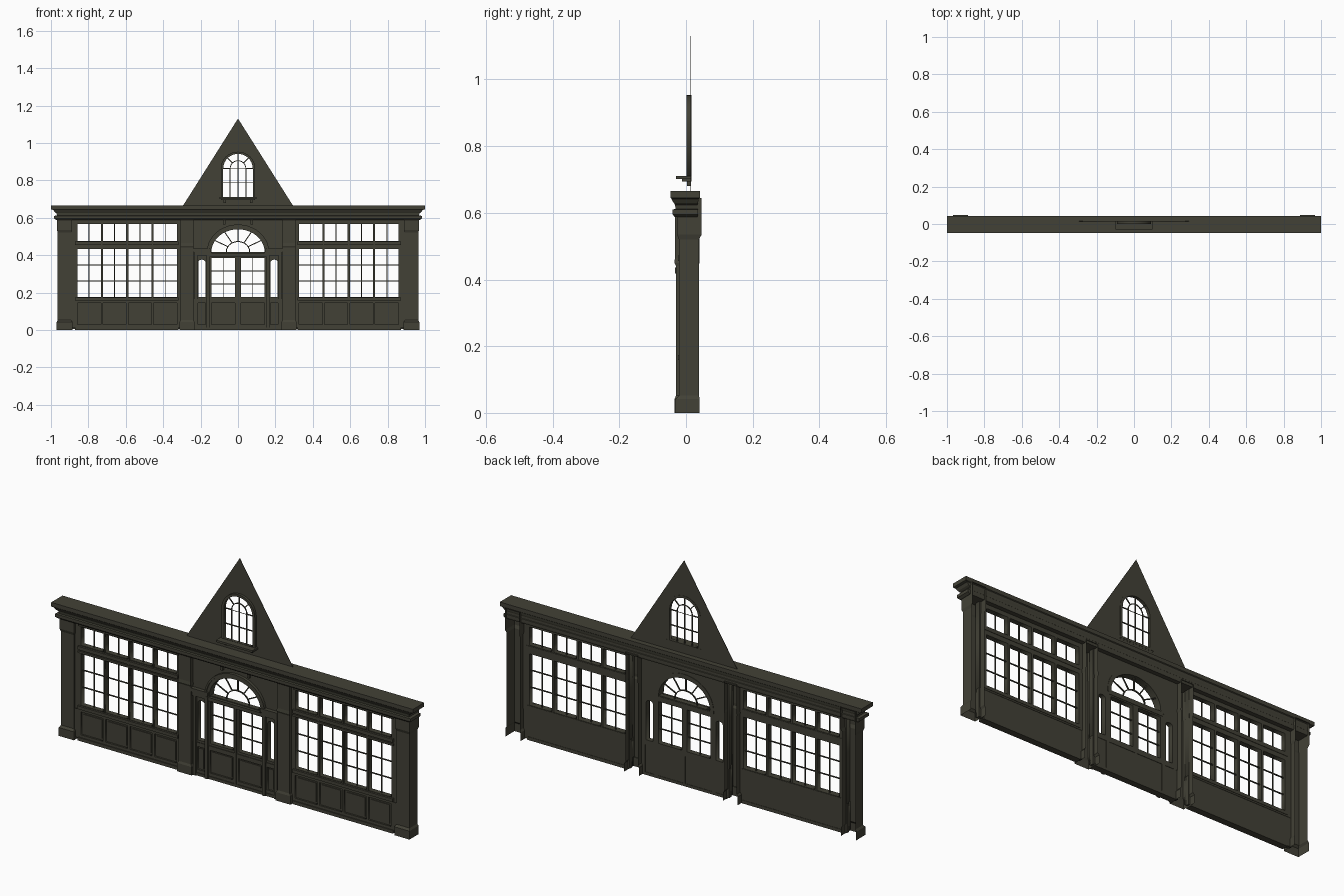
import bpy, bmesh
from math import pi, sin, cos
from mathutils import Matrix, Vector

cube = bpy.data.objects.get("Cube")
if cube:
    bpy.data.objects.remove(cube)

paint = bpy.data.materials.new("dark_olive_paint")
paint.use_nodes = True
olive = (0.055, 0.053, 0.037, 1)
paint.diffuse_color = olive
paint.node_tree.nodes["Principled BSDF"].inputs["Base Color"].default_value = olive


def add(name, mesh):
    obj = bpy.data.objects.new(name, mesh)
    bpy.context.collection.objects.link(obj)
    mesh.materials.clear()
    mesh.materials.append(paint)
    return obj


def from_bmesh(name, bm):
    bmesh.ops.recalc_face_normals(bm, faces=bm.faces)
    mesh = bpy.data.meshes.new(name)
    bm.to_mesh(mesh)
    bm.free()
    return add(name, mesh)


def boxes(name, bounds):
    """Boxes given as (x0, x1, y0, y1, z0, z1), joined in one object."""
    bm = bmesh.new()
    for x0, x1, y0, y1, z0, z1 in bounds:
        m = Matrix.Translation(((x0 + x1) / 2, (y0 + y1) / 2, (z0 + z1) / 2))
        m = m @ Matrix.Diagonal((x1 - x0, y1 - y0, z1 - z0, 1))
        bmesh.ops.create_cube(bm, size=1, matrix=m)
    return from_bmesh(name, bm)


def bars(name, segments, y, width):
    """Thin bars between (x, z) points in an upright plane."""
    bm = bmesh.new()
    for a, b in segments:
        p, q = Vector((a[0], y, a[1])), Vector((b[0], y, b[1]))
        rot = (q - p).to_track_quat('Z', 'Y').to_matrix().to_4x4()
        m = Matrix.Translation((p + q) / 2) @ rot
        m = m @ Matrix.Diagonal((width, width, (q - p).length, 1))
        bmesh.ops.create_cube(bm, size=1, matrix=m)
    return from_bmesh(name, bm)


def plate(name, outlines, y0, y1):
    """Upright plate from closed (x, z) outlines; inner ones become holes."""
    cu = bpy.data.curves.new(name + "_outline", 'CURVE')
    cu.dimensions = '2D'
    cu.fill_mode = 'BOTH'
    cu.extrude = (y1 - y0) / 2
    for pts in outlines:
        sp = cu.splines.new('POLY')
        sp.points.add(len(pts) - 1)
        for p, (x, z) in zip(sp.points, pts):
            p.co = (x, z, 0, 1)
        sp.use_cyclic_u = True
    tmp = bpy.data.objects.new(name + "_tmp", cu)
    bpy.context.collection.objects.link(tmp)
    dg = bpy.context.evaluated_depsgraph_get()
    mesh = bpy.data.meshes.new_from_object(tmp.evaluated_get(dg))
    bpy.data.objects.remove(tmp)
    mesh.transform(Matrix.Translation((0, (y0 + y1) / 2, 0)) @ Matrix.Rotation(pi / 2, 4, 'X'))
    mesh.name = name
    return add(name, mesh)


def loft(name, cx, levels, open_back=False):
    """Stacked rectangles (z, half width, front, back)."""
    bm = bmesh.new()
    rings = []
    for z, h, f, b in levels:
        rings.append([bm.verts.new(c) for c in
                      ((cx - h, f, z), (cx + h, f, z), (cx + h, b, z), (cx - h, b, z))])
    for lo, hi in zip(rings, rings[1:]):
        for i in range(4):
            if not (open_back and i == 2):
                j = (i + 1) % 4
                bm.faces.new((lo[i], lo[j], hi[j], hi[i]))
    if not open_back:
        bm.faces.new(rings[0])
    bm.faces.new(rings[-1])
    return from_bmesh(name, bm)


def rect(x0, x1, z0, z1):
    return [(x0, z0), (x1, z0), (x1, z1), (x0, z1)]


def arch(cx, hw, z0, spring, rise, n=20):
    top = [(cx + hw * cos(pi * i / n), spring + rise * sin(pi * i / n)) for i in range(n + 1)]
    return [(cx - hw, z0), (cx + hw, z0)] + top


# Cornice
loft("cornice", 0, [
    (0.588, 0.972, -0.034, 0.034), (0.595, 0.983, -0.040, 0.036), (0.610, 0.983, -0.040, 0.036),
    (0.612, 0.968, -0.031, 0.034), (0.624, 0.970, -0.033, 0.034), (0.630, 0.980, -0.037, 0.036),
    (0.642, 0.988, -0.044, 0.038), (0.645, 1.0, -0.047, 0.042), (0.665, 1.0, -0.047, 0.042)])

# Pillars, open at the back
for s, side in ((1, "left"), (-1, "right")):
    loft(side + "_outer_pillar", s * 0.928, [
        (0, 0.042, -0.031, 0.041), (0.042, 0.042, -0.031, 0.041), (0.052, 0.036, -0.021, 0.039),
        (0.52, 0.036, -0.021, 0.039), (0.535, 0.040, -0.027, 0.047), (0.645, 0.040, -0.027, 0.047)], True)
    loft(side + "_inner_pillar", s * 0.273, [
        (0, 0.041, -0.034, 0.040), (0.042, 0.041, -0.034, 0.040), (0.052, 0.034, -0.030, 0.039),
        (0.44, 0.034, -0.030, 0.039), (0.45, 0.036, -0.035, 0.040), (0.465, 0.034, -0.033, 0.040),
        (0.60, 0.034, -0.033, 0.040)], True)

# Side window bays: four lights each
panes = [(0.327 + 0.1355 * i, 0.327 + 0.1355 * i + 0.124) for i in range(4)]
for s, side in ((1, "left"), (-1, "right")):
    spans = [tuple(sorted((s * a, s * b))) for a, b in panes]
    lo, hi = sorted((s * 0.305, s * 0.897))
    holes = [rect(a, b, z0, z1) for a, b in spans for z0, z1 in ((0.176, 0.433), (0.476, 0.567))]
    plate(side + "_window_frame", [rect(lo, hi, 0.15, 0.60)] + holes, -0.014, 0.012)
    boxes(side + "_bulkhead", [(lo, hi, -0.008, 0.010, 0.005, 0.152)])
    plate(side + "_bulkhead_frame",
          [rect(lo, hi, 0.012, 0.155)] + [rect(a, b, 0.03, 0.144) for a, b in spans], -0.017, -0.006)
    boxes(side + "_raised_panels",
          [(a + 0.010, b - 0.010, -0.013, -0.006, 0.040, 0.134) for a, b in spans])
    a, b = sorted((s * 0.317, s * 0.872))
    boxes(side + "_sill_and_transom_bar", [
        (a, b, -0.024, 0.014, 0.158, 0.174), (a, b, -0.021, -0.01, 0.438, 0.448),
        (a, b, -0.024, 0.014, 0.455, 0.472), (a, b, -0.022, 0.012, 0.0, 0.016),
        (a, b, -0.020, 0.012, 0.572, 0.588)])
    mullions = [s * (0.327 + 0.1355 * i - 0.00575) for i in (1, 2, 3)]
    boxes(side + "_mullions", [(m - 0.0035, m + 0.0035, -0.019, -0.01, 0.17, 0.58) for m in mullions])
    glazing = []
    for a, b in spans:
        mid = (a + b) / 2
        glazing += [((mid, 0.17), (mid, 0.44)), ((mid, 0.47), (mid, 0.57))]
        glazing += [((a, z), (b, z)) for z in (0.262, 0.347)]
    bars(side + "_glazing_bars", glazing, 0, 0.005)

# Entrance wall with door lights, fanlight and sidelights
doors = [(-0.143, -0.015), (0.015, 0.143)]
sides = [(-0.213, -0.173), (0.173, 0.213)]
holes = [rect(a, b, 0.176, 0.385) for a, b in doors]
holes += [arch((a + b) / 2, 0.019, 0.176, 0.362, 0.014, 8) for a, b in sides]
holes.append(arch(0, 0.142, 0.416, 0.418, 0.120))
plate("entrance_wall", [rect(-0.245, 0.245, 0.15, 0.60)] + holes, -0.014, 0.012)
boxes("entrance_base", [(-0.245, 0.245, -0.008, 0.010, 0.005, 0.152)])
lower = doors + sides
plate("entrance_base_frame",
      [rect(-0.245, 0.245, 0.012, 0.165)] + [rect(a, b, 0.03, 0.144) for a, b in lower], -0.017, -0.006)
boxes("entrance_raised_panels",
      [(a + 0.008, b - 0.008, -0.013, -0.006, 0.038, 0.136) for a, b in lower])

# Entrance trim
plate("arch_moulding", [arch(0, 0.162, 0.405, 0.418, 0.142), arch(0, 0.142, 0.404, 0.418, 0.120)], -0.024, 0.014)
plate("arch_lip", [arch(0, 0.166, 0.412, 0.418, 0.146), arch(0, 0.157, 0.411, 0.418, 0.137)], -0.029, -0.014)
trim = [(-0.155, 0.155, -0.024, 0.014, 0.392, 0.412), (-0.004, 0.004, -0.020, 0.012, 0.01, 0.39),
        (-0.235, 0.235, -0.020, 0.012, 0.0, 0.014)]
for s in (1, -1):
    for x0, x1, yf, z0, z1 in ((0.150, 0.168, -0.026, 0, 0.40), (0.217, 0.232, -0.024, 0, 0.40),
                               (0.150, 0.236, -0.028, 0.398, 0.418), (0.146, 0.238, -0.033, 0.418, 0.436),
                               (0.068, 0.080, -0.026, 0.565, 0.592)):
        a, b = sorted((s * x0, s * x1))
        trim.append((a, b, yf, 0.012, z0, z1))
boxes("entrance_trim", trim)

# Door and fanlight glazing
glazing = []
for a, b in doors:
    glazing.append((((a + b) / 2, 0.17), ((a + b) / 2, 0.39)))
    glazing += [((a, z), (b, z)) for z in (0.246, 0.315)]
for k in range(1, 6):
    c, d = cos(pi * k / 6), sin(pi * k / 6)
    glazing.append(((0.062 * c, 0.418 + 0.054 * d), (0.145 * c, 0.418 + 0.123 * d)))
bars("door_glazing_bars", glazing, 0, 0.005)
plate("fanlight_ring", [arch(0, 0.065, 0.414, 0.418, 0.057), arch(0, 0.060, 0.413, 0.418, 0.052)], -0.003, 0.003)

# Gable: thin sheet with an arched opening
plate("gable", [[(-0.297, 0.66), (0.297, 0.66), (0, 1.13)], arch(0, 0.084, 0.705, 0.863, 0.084)], 0.0135, 0.0155)
plate("gable_window_frame", [arch(0, 0.092, 0.703, 0.863, 0.090), arch(0, 0.079, 0.712, 0.863, 0.078)], 0.001, 0.017)
boxes("gable_window_sill", [(-0.100, 0.100, -0.030, 0.017, 0.701, 0.711), (-0.092, 0.092, -0.012, 0.016, 0.694, 0.702)]
      + [(x - 0.007, x + 0.007, 0.003, 0.015, 0.680, 0.696) for x in (-0.07, 0.07)])
glazing = [((x, 0.71), (x, 0.863)) for x in (-0.042, 0.042)]
glazing += [((0, 0.71), (0, 0.905)), ((-0.08, 0.787), (0.08, 0.787)), ((-0.08, 0.863), (-0.042, 0.863)),
            ((0.042, 0.863), (0.08, 0.863))]
for k in (1, 2, 3):
    c, d = cos(pi * k / 4), sin(pi * k / 4)
    glazing.append(((0.042 * c, 0.863 + 0.042 * d), (0.08 * c, 0.863 + 0.08 * d)))
bars("gable_glazing_bars", glazing, 0.010, 0.0045)
plate("gable_inner_arch", [arch(0, 0.044, 0.862, 0.863, 0.044), arch(0, 0.040, 0.861, 0.863, 0.040)], 0.008, 0.012)
